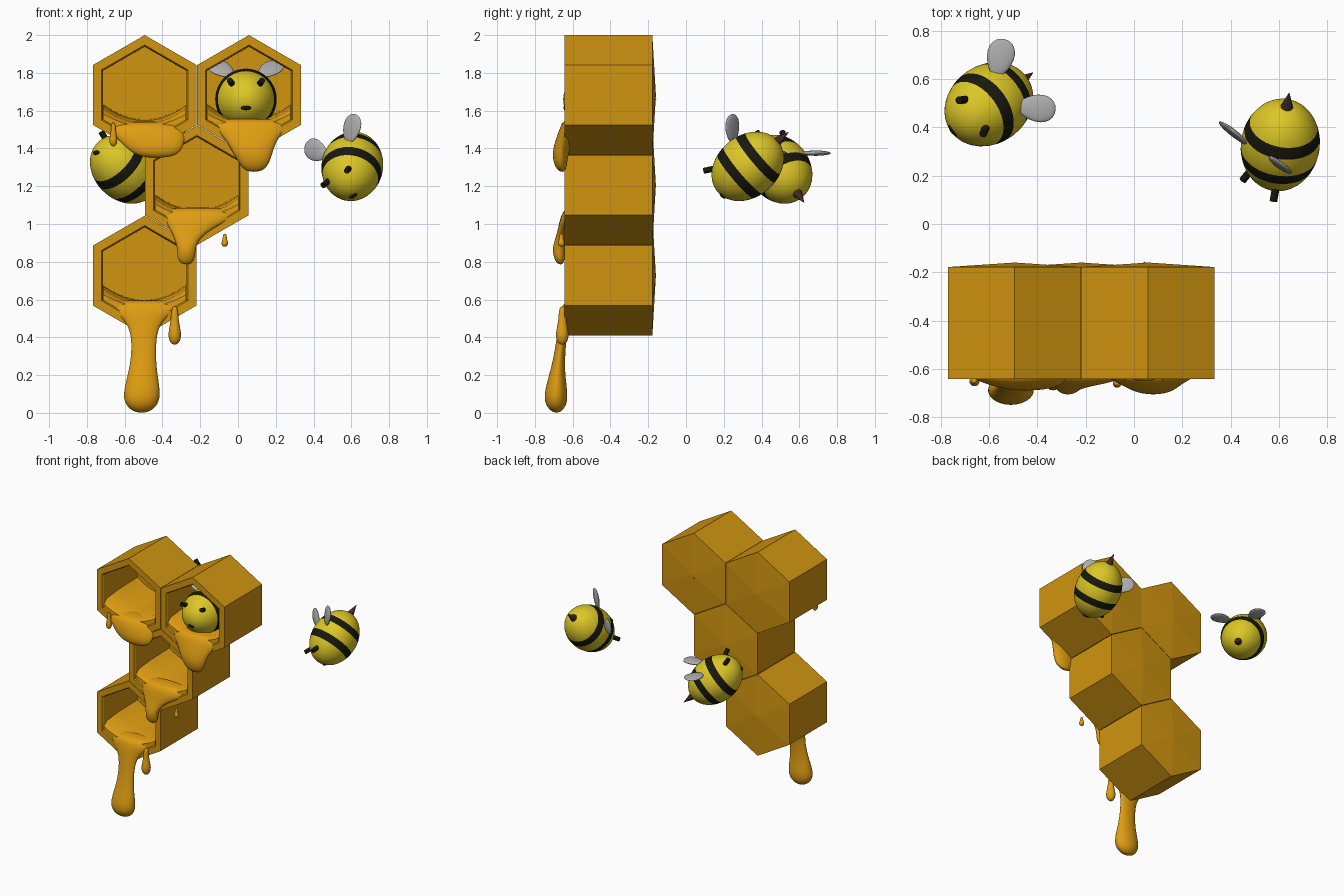
import bpy, bmesh, math
from mathutils import Vector, Matrix

if "Cube" in bpy.data.objects:
    bpy.data.objects.remove(bpy.data.objects["Cube"], do_unlink=True)


def material(name, rgb):
    m = bpy.data.materials.new(name)
    m.use_nodes = True
    m.diffuse_color = (*rgb, 1)
    m.node_tree.nodes["Principled BSDF"].inputs["Base Color"].default_value = (*rgb, 1)
    return m


COMB = material("comb amber", (0.64, 0.30, 0.005))
HONEY = material("honey", (0.74, 0.34, 0.006))
YELLOW = material("bee yellow", (0.72, 0.57, 0.02))
BLACK = material("bee black", (0.009, 0.009, 0.004))
WING = material("wing grey", (0.42, 0.42, 0.42))
STING = material("stinger brown", (0.05, 0.022, 0.018))


def finish(name, bm, mats, smooth=True, subsurf=0, matrix=None):
    bmesh.ops.recalc_face_normals(bm, faces=bm.faces[:])
    mesh = bpy.data.meshes.new(name)
    bm.to_mesh(mesh)
    bm.free()
    for m in mats:
        mesh.materials.append(m)
    ob = bpy.data.objects.new(name, mesh)
    bpy.context.collection.objects.link(ob)
    if matrix:
        ob.matrix_world = matrix
    if subsurf:
        mod = ob.modifiers.new("Smooth", "SUBSURF")
        mod.levels = mod.render_levels = subsurf
    if smooth:
        bpy.ops.object.select_all(action="DESELECT")
        ob.select_set(True)
        bpy.context.view_layer.objects.active = ob
        bpy.ops.object.shade_smooth_by_angle(angle=math.radians(50))
    return ob


def loft(rings):
    """Skin a list of equal-length point rings and close both ends."""
    bm = bmesh.new()
    loops = [[bm.verts.new(p) for p in ring] for ring in rings]
    n = len(loops[0])
    for a, b in zip(loops, loops[1:]):
        for i in range(n):
            j = (i + 1) % n
            bm.faces.new((a[i], a[j], b[j], b[i]))
    bm.faces.new(loops[0])
    bm.faces.new(loops[-1])
    return bm


# Comb cells: hollow hexagonal prisms with a slightly domed back
def hexagon(cx, cz, r, y):
    return [(cx + r * math.sin(k * math.pi / 3), y, cz + r * math.cos(k * math.pi / 3))
            for k in range(6)]


def comb_cell(name, cx, cz):
    rings = [(0.01, -0.16), (0.317, -0.178), (0.317, -0.642), (0.265, -0.642),
             (0.257, -0.63), (0.255, -0.22)]
    finish(name, loft([hexagon(cx, cz, r, y) for r, y in rings]), [COMB], smooth=False)


# Honey lying in the bottom of a cell, with a sagging top
def honey_pool(name, cx, cz):
    def ring(y, dip, side):
        top = [(x, -dip + (dip - side) * (x / 0.22) ** 2)
               for x in (0.22 - 0.44 * i / 12 for i in range(13))]
        outline = [(-0.22, -0.13), (0, -0.256), (0.22, -0.13)] + top
        return [(cx + x, y, cz + z) for x, z in outline]
    finish(name, loft([ring(-0.635, 0.165, 0.1), ring(-0.6, 0.15, 0.07),
                       ring(-0.45, 0.135, 0.055), ring(-0.215, 0.13, 0.05)]), [HONEY])


# Hanging honey: elliptical sections given as z, left, right, front, back
def honey_drip(name, sections, n=16):
    rings = []
    for z, x0, x1, y0, y1 in sections:
        rings.append([((x0 + x1) / 2 + (x1 - x0) / 2 * math.cos(t),
                       (y0 + y1) / 2 + (y1 - y0) / 2 * math.sin(t), z)
                      for t in (2 * math.pi * i / n for i in range(n))])
    finish(name, loft(rings), [HONEY], subsurf=2)


def small_drip(name, x, y, top, bottom, r):
    h = top - bottom
    honey_drip(name, [(bottom + h * k, x - r * w, x + r * w, y - r * w, y + r * w)
                      for k, w in ((1, 0.5), (0.6, 0.55), (0.3, 1), (0.1, 0.85), (0, 0.3))], 10)


CELLS = {"upper_right": (-0.494, 1.683), "upper_left": (0.058, 1.683),
         "middle": (-0.218, 1.205), "lower": (-0.494, 0.727)}
for place, (cx, cz) in CELLS.items():
    comb_cell(place + "_comb_cell", cx, cz)
    honey_pool(place + "_honey_pool", cx, cz)

honey_drip("upper_right_honey_lip", [
    (1.545, -0.71, -0.28, -0.64, -0.50), (1.50, -0.70, -0.27, -0.67, -0.56),
    (1.43, -0.62, -0.28, -0.69, -0.60), (1.38, -0.57, -0.30, -0.69, -0.62),
    (1.35, -0.50, -0.36, -0.67, -0.63)])
honey_drip("upper_left_honey_lip", [
    (1.56, -0.16, 0.28, -0.64, -0.50), (1.52, -0.14, 0.275, -0.665, -0.56),
    (1.45, -0.07, 0.21, -0.69, -0.60), (1.38, -0.03, 0.185, -0.71, -0.62),
    (1.31, 0.01, 0.165, -0.70, -0.63), (1.275, 0.05, 0.12, -0.67, -0.64)])
honey_drip("middle_honey_lip", [
    (1.09, -0.43, 0.0, -0.64, -0.50), (1.04, -0.41, 0.0, -0.665, -0.56),
    (0.99, -0.37, -0.11, -0.675, -0.61), (0.93, -0.34, -0.20, -0.69, -0.63),
    (0.87, -0.32, -0.225, -0.71, -0.635), (0.82, -0.325, -0.225, -0.70, -0.64),
    (0.785, -0.30, -0.25, -0.68, -0.65)])
honey_drip("lower_honey_long_drip", [
    (0.60, -0.71, -0.28, -0.64, -0.50), (0.55, -0.69, -0.29, -0.66, -0.55),
    (0.50, -0.61, -0.39, -0.67, -0.60), (0.43, -0.565, -0.43, -0.68, -0.63),
    (0.30, -0.565, -0.435, -0.70, -0.64), (0.20, -0.585, -0.425, -0.725, -0.64),
    (0.09, -0.615, -0.405, -0.757, -0.622), (0.03, -0.59, -0.43, -0.74, -0.635),
    (0.0, -0.54, -0.48, -0.70, -0.67)])
small_drip("lower_small_drip", -0.335, -0.655, 0.57, 0.36, 0.038)
small_drip("upper_right_small_drip", -0.66, -0.65, 1.54, 1.41, 0.024)
small_drip("falling_drop", -0.07, -0.66, 0.95, 0.88, 0.02)


# Bees: local x is sideways, -y is forward, z is up
def ball(scale, segments=24, rings=16):
    bm = bmesh.new()
    bmesh.ops.create_uvsphere(bm, u_segments=segments, v_segments=rings, radius=1)
    bmesh.ops.scale(bm, vec=scale, verts=bm.verts[:])
    return bm


def cone(base, tip, r0, r1, segments=12):
    base, tip = Vector(base), Vector(tip)
    bm = bmesh.new()
    bmesh.ops.create_cone(bm, cap_ends=True, segments=segments, radius1=r0, radius2=r1,
                          depth=(tip - base).length)
    turn = (tip - base).to_track_quat("Z", "Y").to_matrix().to_4x4()
    bm.transform(Matrix.Translation((base + tip) / 2) @ turn)
    return bm


def bee(name, location, forward, side):
    f = Vector(forward).normalized()
    s = Vector(side)
    s = (s - f * s.dot(f)).normalized()
    frame = Matrix((s, -f, f.cross(s))).transposed().to_4x4()
    frame = Matrix.Translation(location) @ frame

    # Striped body
    bm = ball((0.163, 0.163, 0.21), 40, 60)
    bm.transform(Matrix.Rotation(math.pi / 2, 4, "X"))
    for face in bm.faces:
        y = face.calc_center_median().y
        face.material_index = int(min(abs(y + 0.063), abs(y - 0.077)) < 0.026)
    finish(name + "_body", bm, [YELLOW, BLACK], matrix=frame)

    finish(name + "_stinger", cone((0, 0.195, 0), (0, 0.285, 0), 0.03, 0.001), [STING], matrix=frame)
    bm = ball((0.028, 0.011, 0.013), 16, 8)
    bm.transform(Matrix.Translation((0, -0.198, -0.045)))
    finish(name + "_mouth", bm, [BLACK], matrix=frame)

    for label, k in (("left", 1), ("right", -1)):
        feeler = cone((k * 0.066, -0.13, 0.072), (k * 0.086, -0.195, 0.1), 0.016, 0.016)
        finish(f"{name}_{label}_antenna", feeler, [BLACK], matrix=frame)
        # Flat paddle wing, narrower at its root
        bm = ball((0.08, 0.062, 0.014))
        for v in bm.verts:
            v.co.y *= 0.9 + 2.5 * v.co.x
        along = Vector((k * 0.66, 0.59, 0.465)).normalized()
        normal = Vector((0, -0.62, 0.79)).normalized()
        turn = Matrix((along, normal.cross(along), normal)).transposed().to_4x4()
        bm.transform(Matrix.Translation((k * 0.128, 0.065, 0.16)) @ turn)
        finish(f"{name}_{label}_wing", bm, [WING], matrix=frame)


bee("nesting_bee", (0.042, -0.44, 1.66), (0, -1, 0), (1, 0, 0))
bee("diving_bee", (0.605, 0.327, 1.305), (-0.13, -0.76, -0.64), (0.73, -0.54, 0.42))
bee("climbing_bee", (-0.60, 0.495, 1.29), (-0.64, -0.46, 0.62), (0.59, -0.81, 0))
